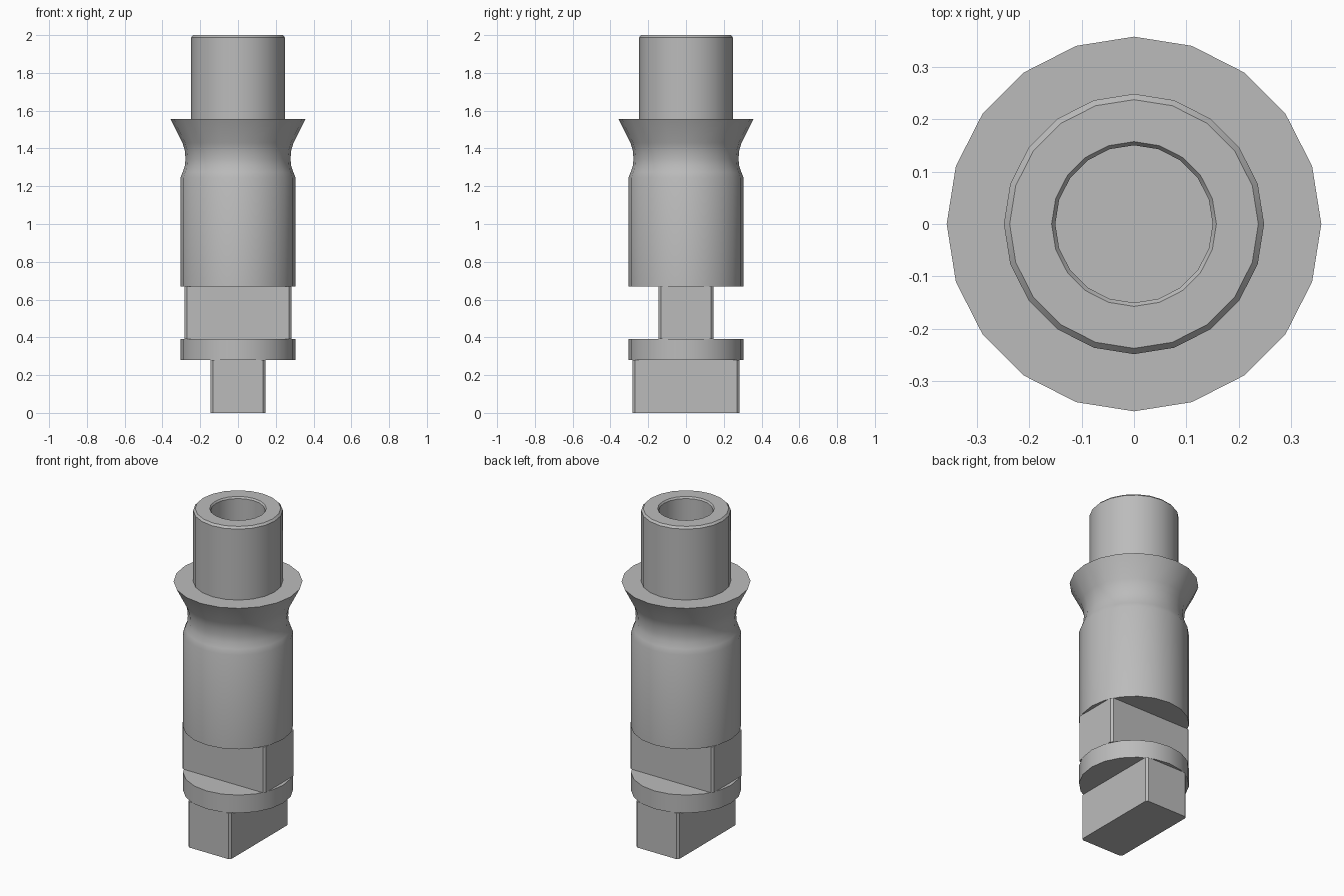
import bpy
import bmesh
from math import cos, sin, pi, radians

SIDES = 20

cube = bpy.data.objects.get("Cube")
if cube:
    bpy.data.objects.remove(cube, do_unlink=True)

# Single plain metal colour
metal = bpy.data.materials.new("plain_grey")
metal.use_nodes = True
grey = (0.5, 0.5, 0.5, 1)
metal.diffuse_color = grey
metal.node_tree.nodes["Principled BSDF"].inputs["Base Color"].default_value = grey


def finish(name, bm):
    bmesh.ops.recalc_face_normals(bm, faces=bm.faces)
    mesh = bpy.data.meshes.new(name)
    bm.to_mesh(mesh)
    bm.free()
    mesh.materials.append(metal)
    obj = bpy.data.objects.new(name, mesh)
    bpy.context.collection.objects.link(obj)
    bpy.ops.object.select_all(action="DESELECT")
    obj.select_set(True)
    bpy.context.view_layer.objects.active = obj
    bpy.ops.object.shade_smooth_by_angle(angle=radians(32))
    return obj


def turned(name, profile):
    """Revolve a bottom-to-top profile of (radius, height) and cap both ends."""
    bm = bmesh.new()
    rings = [[bm.verts.new((r * cos(2 * pi * i / SIDES), r * sin(2 * pi * i / SIDES), z))
              for i in range(SIDES)] for r, z in profile]
    for low, high in zip(rings, rings[1:]):
        for i in range(SIDES):
            j = (i + 1) % SIDES
            bm.faces.new((low[i], low[j], high[j], high[i]))
    bm.faces.new(rings[0])
    bm.faces.new(rings[-1])
    return finish(name, bm)


def tongue(name, hx, hy, z0, z1, cut=0.012):
    """Drive tongue: a block with lightly chamfered upright corners."""
    bm = bmesh.new()
    outline = []
    for sx, sy in ((1, 1), (-1, 1), (-1, -1), (1, -1)):
        pair = [(sx * hx, sy * (hy - cut)), (sx * (hx - cut), sy * hy)]
        outline += pair if sx * sy > 0 else pair[::-1]
    base = bm.faces.new([bm.verts.new((x, y, z0)) for x, y in outline])
    top = bmesh.ops.extrude_face_region(bm, geom=[base])["geom"]
    for v in top:
        if isinstance(v, bmesh.types.BMVert):
            v.co.z = z1
    return finish(name, bm)


# Crossed tongues with a disc between them
tongue("lower_tongue", 0.145, 0.282, 0, 0.28)
turned("middle_disc", [(0.305, 0.28), (0.305, 0.39)])
tongue("upper_tongue", 0.282, 0.145, 0.39, 0.67)

# Body with waist, flared collar, hollow neck and blind bore
turned("body_and_neck", [
    (0.305, 0.67), (0.305, 1.245), (0.293, 1.275), (0.281, 1.31),
    (0.278, 1.345), (0.282, 1.39), (0.294, 1.43), (0.357, 1.555),
    (0.248, 1.555), (0.248, 1.988), (0.237, 2),
    (0.157, 2), (0.15, 1.99), (0.15, 1.45)])
